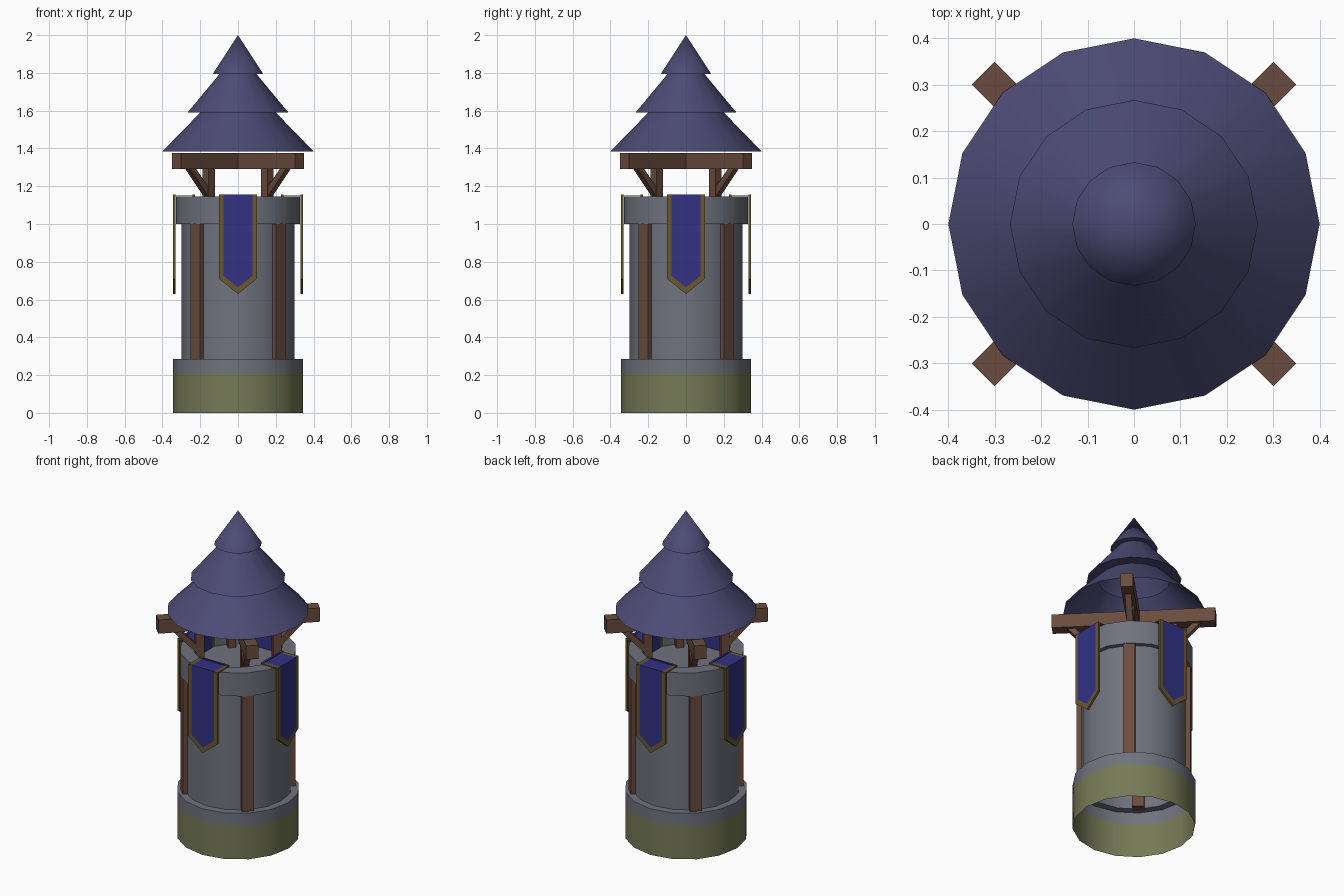
import bpy, bmesh, math
from mathutils import Matrix, Vector

if "Cube" in bpy.data.objects:
    bpy.data.objects.remove(bpy.data.objects["Cube"])


def material(name, rgb):
    m = bpy.data.materials.new(name)
    lin = [((c / 255 + 0.055) / 1.055) ** 2.4 for c in rgb]
    m.diffuse_color = (*lin, 1)
    m.use_nodes = True
    m.node_tree.nodes["Principled BSDF"].inputs["Base Color"].default_value = m.diffuse_color
    return m


STONE = material("grey stone", (112, 115, 126))
MOSS = material("mossy stone", (118, 122, 86))
WOOD = material("brown wood", (106, 75, 62))
ROOF = material("slate blue roof", (76, 75, 117))
BLUE = material("banner blue", (50, 50, 132))
GOLD = material("banner gold", (106, 87, 48))


def finish(bm, name, mats, smooth=False):
    bmesh.ops.remove_doubles(bm, verts=bm.verts, dist=1e-5)
    bmesh.ops.recalc_face_normals(bm, faces=bm.faces)
    me = bpy.data.meshes.new(name)
    bm.to_mesh(me)
    bm.free()
    for m in mats:
        me.materials.append(m)
    ob = bpy.data.objects.new(name, me)
    bpy.context.collection.objects.link(ob)
    if smooth:
        bpy.ops.object.select_all(action='DESELECT')
        ob.select_set(True)
        bpy.context.view_layer.objects.active = ob
        bpy.ops.object.shade_smooth_by_angle(angle=math.radians(32))
    return ob


def lathe(name, profile, mats, rule=None, sides=16):
    bm = bmesh.new()
    vs = [bm.verts.new((r, 0, z)) for r, z in profile]
    es = [bm.edges.new(p) for p in zip(vs, vs[1:])]
    bmesh.ops.spin(bm, geom=vs + es, cent=(0, 0, 0), axis=(0, 0, 1),
                   angle=math.tau, steps=sides, use_duplicate=False)
    bmesh.ops.remove_doubles(bm, verts=bm.verts, dist=1e-5)
    if rule:
        for f in bm.faces:
            f.material_index = rule(f.calc_center_median())
    return finish(bm, name, mats, True)


def box(name, lo, hi, mat, angle=0.0):
    bm = bmesh.new()
    lo, hi = Vector(lo), Vector(hi)
    size = hi - lo
    bmesh.ops.create_cube(bm, size=1, matrix=Matrix.Translation((lo + hi) / 2)
                          @ Matrix.Diagonal((*size, 1)))
    bm.transform(Matrix.Rotation(angle, 4, 'Z'))
    return finish(bm, name, [mat])


def prism(name, outline, half, mat, angle):
    # outline in the radial/height plane, given thickness across it
    bm = bmesh.new()
    f = bm.faces.new([bm.verts.new((r, -half, z)) for r, z in outline])
    ext = bmesh.ops.extrude_face_region(bm, geom=[f])['geom']
    bmesh.ops.translate(bm, vec=(0, 2 * half, 0),
                        verts=[v for v in ext if isinstance(v, bmesh.types.BMVert)])
    bm.transform(Matrix.Rotation(angle, 4, 'Z'))
    return finish(bm, name, [mat])


# stone tower: base, shaft, parapet and sunken floor
lathe("tower_body", [(.345, 0), (.345, .21), (.345, .285), (.3, .285), (.3, 1.0),
                     (.328, 1.0), (.328, 1.145), (.25, 1.145), (.25, 1.06), (0, 1.06)],
      [STONE, MOSS], lambda c: 1 if c.z < .2 else 0)

# three-tier roof, hollow underneath
lathe("roof", [(.4, 1.385), (.2, 1.59), (.267, 1.59), (.097, 1.795), (.133, 1.795), (0, 2.0)],
      [ROOF])

# crossed roof beams
for i in range(2):
    box(f"roof_beam_{i}", (-.46, -.035, 1.29), (.46, .035, 1.375), WOOD,
        math.radians(45 + 90 * i))

# posts and braces on the four diagonals
for i in range(4):
    a = math.radians(45 + 90 * i)
    box(f"shaft_post_{i}", (.265, -.034, .285), (.32, .034, 1.0), WOOD, a)
    box(f"roof_post_{i}", (.196, -.022, 1.06), (.243, .022, 1.29), WOOD, a)
    prism(f"brace_{i}", [(.243, 1.15), (.375, 1.29), (.33, 1.29), (.243, 1.2)], .018, WOOD, a)


def banner(name, angle):
    # outer sheet: blue field with a gold border, pointed at the bottom
    bm = bmesh.new()
    outer = [(-.1, 1.155), (-.1, .71), (0, .63), (.1, .71), (.1, 1.155)]
    inner = [(-.076, 1.155), (-.076, .725), (0, .665), (.076, .725), (.076, 1.155)]
    o = [bm.verts.new((.345, y, z)) for y, z in outer]
    n = [bm.verts.new((.345, y, z)) for y, z in inner]
    bm.faces.new(n)
    for k in range(4):
        bm.faces.new((o[k], o[k + 1], n[k + 1], n[k])).material_index = 1
    ext = bmesh.ops.extrude_face_region(bm, geom=bm.faces[:], use_keep_orig=True)['geom']
    bmesh.ops.translate(bm, vec=(-.014, 0, 0),
                        verts=[v for v in ext if isinstance(v, bmesh.types.BMVert)])
    bm.transform(Matrix.Rotation(angle, 4, 'Z'))
    finish(bm, name, [BLUE, GOLD])
    # fold over the parapet and short inner drop
    for y0, y1, m, part in ((-.1, -.076, GOLD, "edge_a"), (-.076, .076, BLUE, "field"),
                            (.076, .1, GOLD, "edge_b")):
        box(f"{name}_fold_{part}", (.235, y0, 1.147), (.335, y1, 1.152), m, angle)
        box(f"{name}_inside_{part}", (.228, y0, 1.062), (.24, y1, 1.157), m, angle)


for i, side in enumerate(("right", "back", "left", "front")):
    banner(f"banner_{side}", math.radians(90 * i))
